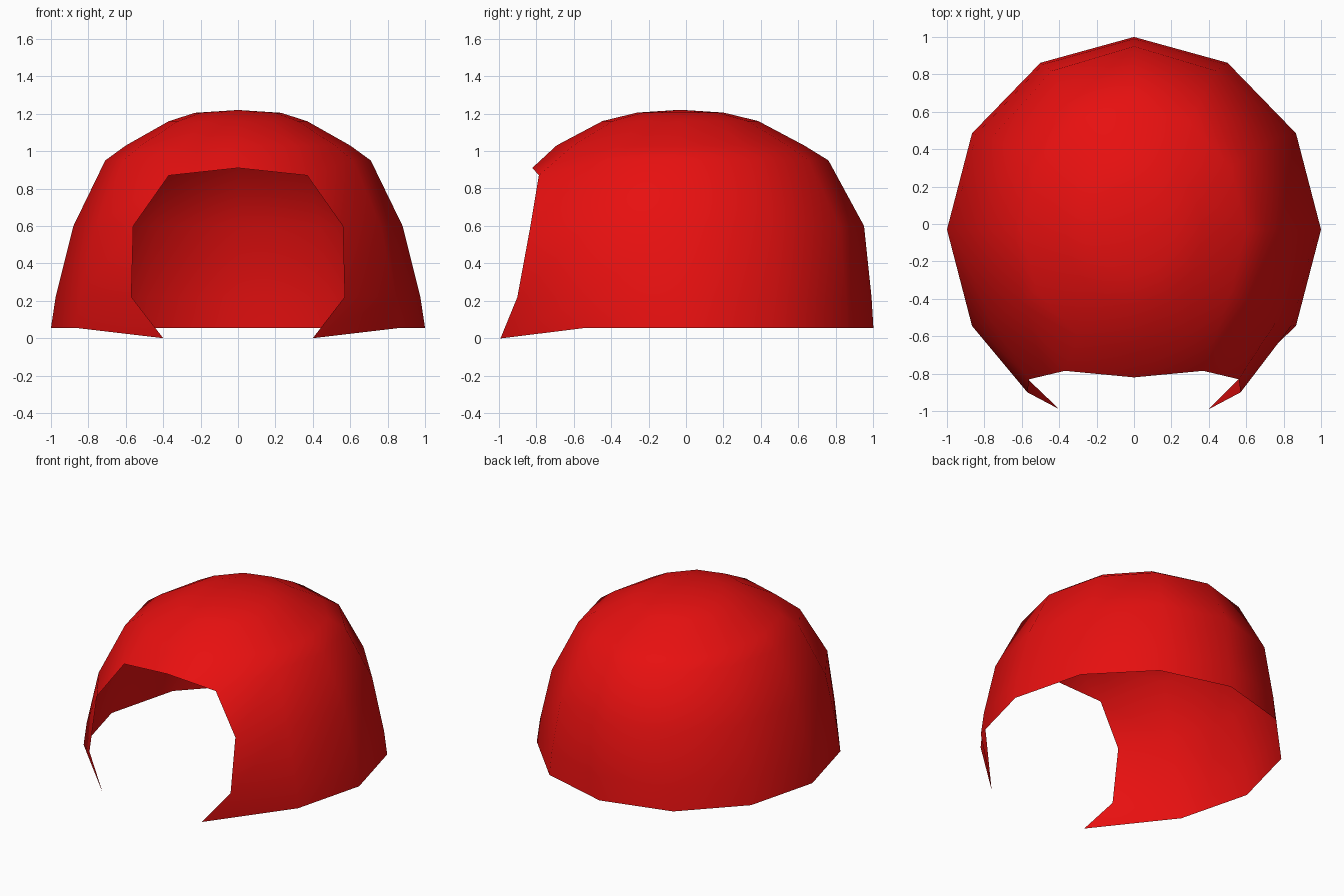
import bpy, bmesh
from math import cos, sin, pi

cube = bpy.data.objects.get("Cube")
if cube:
    bpy.data.objects.remove(cube)

red = bpy.data.materials.new("red")
red.use_nodes = True
colour = (0.8, 0.005, 0.005, 1)
red.diffuse_color = colour
red.node_tree.nodes["Principled BSDF"].inputs["Base Color"].default_value = colour

SIDES = 12
CENTRE_Y = -0.03
FRONT = 9                      # column facing -y
EDGES = {8: -1, 10: 1}         # columns along the face opening

# Rings from hem to crown: half width, half depth, height
RINGS = [(1.0, 1.03, 0.055), (0.975, 1.02, 0.22), (0.88, 0.98, 0.6),
         (0.71, 0.79, 0.95), (0.6, 0.66, 1.03), (0.37, 0.415, 1.16),
         (0.23, 0.23, 1.205)]
# Rim of the face opening, one point per ring, on the left side
RIM = [(0.4, -0.99, 0.0), (0.57, -0.9, 0.22), (0.56, -0.83, 0.6),
       (0.37, -0.785, 0.87)]
BROW = (0, -0.82, 0.91)


def ring_point(ring, col):
    if ring < len(RIM) and col in EDGES:
        x, y, z = RIM[ring]
        return (x * EDGES[col], y, z)
    if ring == len(RIM) - 1 and col == FRONT:
        return BROW
    rx, ry, z = RINGS[ring]
    a = 2 * pi * col / SIDES
    return (rx * cos(a), CENTRE_Y + ry * sin(a), z)


# Shell of the hood, open at the face and hem
bm = bmesh.new()
grid = [[None if r < len(RIM) - 1 and c == FRONT else bm.verts.new(ring_point(r, c))
         for c in range(SIDES)] for r in range(len(RINGS))]
for low, high in zip(grid, grid[1:]):
    for c in range(SIDES):
        d = (c + 1) % SIDES
        quad = (low[c], low[d], high[d], high[c])
        if all(quad):
            bm.faces.new(quad)

# Crown
apex = bm.verts.new((0, CENTRE_Y, 1.22))
for c in range(SIDES):
    bm.faces.new((grid[-1][c], grid[-1][(c + 1) % SIDES], apex))

for f in bm.faces:
    f.smooth = True
mesh = bpy.data.meshes.new("hood_shell")
bm.to_mesh(mesh)
bm.free()
mesh.materials.append(red)
hood = bpy.data.objects.new("hood_shell", mesh)
bpy.context.collection.objects.link(hood)
